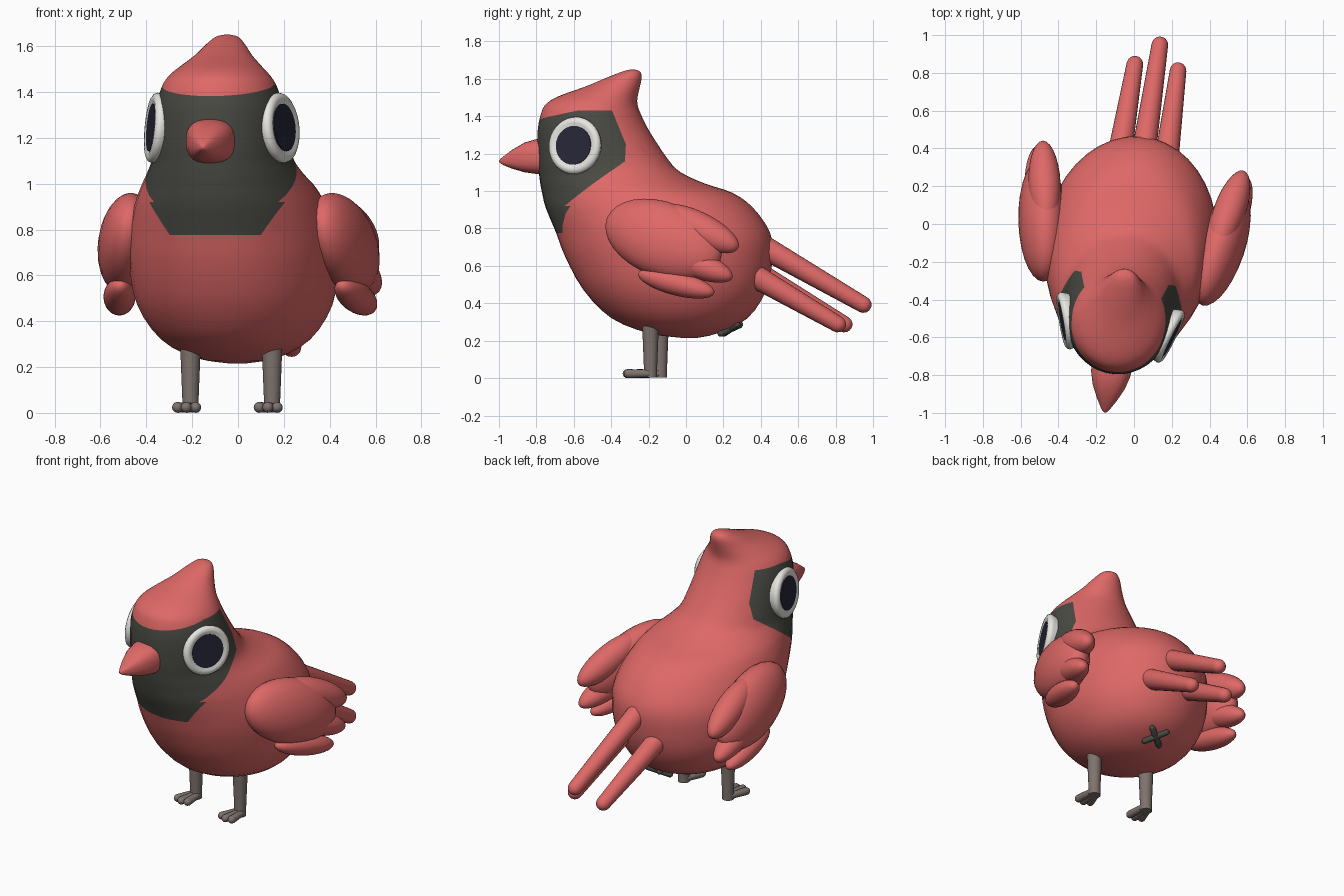
import bpy, bmesh, math
from mathutils import Matrix, Vector

if "Cube" in bpy.data.objects:
    bpy.data.objects.remove(bpy.data.objects["Cube"])

YAW = Matrix.Translation((-0.005, 0, 0)) @ Matrix.Rotation(math.radians(-8.5), 4, 'Z')


def material(name, rgb):
    m = bpy.data.materials.new(name)
    m.diffuse_color = (*rgb, 1)
    m.use_nodes = True
    m.node_tree.nodes["Principled BSDF"].inputs["Base Color"].default_value = m.diffuse_color
    return m


RED = material("red feathers", (0.73, 0.14, 0.135))
DARK = material("dark mask", (0.066, 0.068, 0.056))
LEG = material("grey brown legs", (0.21, 0.17, 0.155))
WHITE = material("eye white", (0.80, 0.79, 0.75))
NAVY = material("pupil navy", (0.02, 0.02, 0.038))


def finish(name, bm, *mats, mirror=False):
    """Turn the part with the whole bird and make it an object."""
    if mirror:
        bm.transform(Matrix.Scale(-1, 4, (1, 0, 0)))
    bm.transform(YAW)
    bmesh.ops.recalc_face_normals(bm, faces=bm.faces[:])
    me = bpy.data.meshes.new(name)
    bm.to_mesh(me)
    bm.free()
    for m in mats:
        me.materials.append(m)
    ob = bpy.data.objects.new(name, me)
    bpy.context.collection.objects.link(ob)
    return ob


def ring(c, u, v, ru, rv, n, e=2.0):
    pts = []
    for i in range(n):
        a = 2 * math.pi * (i + 0.5) / n
        ca, sa = math.cos(a), math.sin(a)
        pts.append(Vector(c) + Vector(u) * math.copysign(abs(ca) ** (2 / e), ca) * ru
                   + Vector(v) * math.copysign(abs(sa) ** (2 / e), sa) * rv)
    return pts


def loft(bm, rings):
    rows = [[bm.verts.new(p) for p in r] for r in rings]
    n = len(rows[0])
    for a, b in zip(rows, rows[1:]):
        for i in range(n):
            j = (i + 1) % n
            bm.faces.new((a[i], a[j], b[j], b[i]))
    bm.faces.new(rows[0])
    bm.faces.new(rows[-1])


def limb(bm, base, direction, profile, n=20):
    """Round part along a direction; profile holds (distance, radius)."""
    d = Vector(direction).normalized()
    u = d.orthogonal().normalized()
    v = d.cross(u)
    loft(bm, [ring(Vector(base) + d * t, u, v, r, r, n) for t, r in profile])


def rounded(length, r0, r1):
    """Tapered rod profile with a round tip."""
    tip = [(length - r1 * (1 - math.sin(a)), max(r1 * math.cos(a), 0.002))
           for a in [math.radians(x) for x in (0, 25, 50, 70, 90)]]
    return [(0, r0)] + tip


def ellipsoid(bm, m, loc, radii, tilt):
    mat = (m @ Matrix.Translation(loc) @ Matrix.Rotation(math.radians(tilt), 4, 'X')
           @ Matrix.Diagonal((*radii, 1)))
    bmesh.ops.create_uvsphere(bm, u_segments=28, v_segments=16, radius=1, matrix=mat)


# Body, head and crest: level sections (z, front y, back y, half width)
SECTIONS = [
    (0.215, -0.02, 0.06, 0.03), (0.24, -0.20, 0.17, 0.18), (0.32, -0.40, 0.33, 0.325),
    (0.47, -0.55, 0.43, 0.425), (0.65, -0.65, 0.465, 0.455), (0.78, -0.70, 0.45, 0.45),
    (0.91, -0.755, 0.36, 0.413), (0.99, -0.775, 0.25, 0.375), (1.04, -0.785, 0.10, 0.342),
    (1.10, -0.793, -0.03, 0.31), (1.17, -0.80, -0.10, 0.298), (1.32, -0.80, -0.20, 0.28),
    (1.42, -0.78, -0.25, 0.253), (1.47, -0.75, -0.265, 0.222), (1.51, -0.68, -0.262, 0.18),
    (1.56, -0.54, -0.25, 0.125), (1.61, -0.42, -0.24, 0.083), (1.64, -0.34, -0.25, 0.05),
    (1.65, -0.30, -0.28, 0.012)]


def smooth(secs, steps=3):
    out = []
    for i in range(len(secs) - 1):
        p = [secs[max(i - 1, 0)], secs[i], secs[i + 1], secs[min(i + 2, len(secs) - 1)]]
        for k in range(steps):
            t = k / steps
            out.append([0.5 * (2 * b + (c - a) * t + (2 * a - 5 * b + 4 * c - d) * t * t
                               + (3 * b - a - 3 * c + d) * t ** 3) for a, b, c, d in zip(*p)])
    return out + [secs[-1]]


bm = bmesh.new()
loft(bm, [ring((0, (f + b) / 2, z), (1, 0, 0), (0, 1, 0), w, (b - f) / 2, 40)
          for z, f, b, w in smooth(SECTIONS)])

# Face mask: cut its outline into the head, then colour the faces inside
CUTS = {  # point, inward normal, height range of the cut
    "bottom": ((0, 0, 0.775), (0, 0, 1), 0.70, 0.85),
    "chin": ((0, 0, 0.92), (0, 0, -1), 0.85, 1.0),
    "chin_r": ((0.2, 0, 0.775), (-0.145, 0, 0.1), 0.70, 0.96),
    "chin_l": ((-0.2, 0, 0.775), (0.145, 0, 0.1), 0.70, 0.96),
    "cheek": ((0, -0.288, 1.16), (0, -0.24, 0.328), 0.88, 1.2),
    "back": ((0, -0.29, 1.2), (0, -1, 0), 1.1, 1.3),
    "corner": ((0, -0.29, 1.25), (0, -0.16, -0.07), 1.2, 1.46),
    "brow": ((0, -0.55, 1.43), (0, 0.05, -0.25), 1.33, 1.47),
    "top": ((0, 0, 1.43), (0, 0, -1), 1.33, 1.47)}
for co, no, lo, hi in CUTS.values():
    faces = [f for f in bm.faces
             if lo < f.calc_center_median().z < hi and f.calc_center_median().y < -0.15]
    geom = faces + list({e for f in faces for e in f.edges}) + list({v for f in faces for v in f.verts})
    bmesh.ops.bisect_plane(bm, geom=geom, dist=1e-4, plane_co=co, plane_no=Vector(no).normalized())
for f in bm.faces:
    c = f.calc_center_median()
    ok = {k: (c - Vector(p)).dot(Vector(n)) > 0 for k, (p, n, _, _) in CUTS.items()}
    if all(ok[k] for k in ("bottom", "back", "corner", "brow", "top")) and (
            ok["cheek"] or (ok["chin"] and ok["chin_r"] and ok["chin_l"] and c.y < -0.4)):
        f.material_index = 1
finish("body", bm, RED, DARK)

# Beak
bm = bmesh.new()
BEAK = [(-0.74, 1.185, 0.108, 0.096), (-0.80, 1.185, 0.106, 0.095), (-0.87, 1.18, 0.087, 0.08),
        (-0.94, 1.17, 0.053, 0.05), (-0.985, 1.162, 0.026, 0.024), (-1.003, 1.16, 0.013, 0.012),
        (-1.01, 1.16, 0.003, 0.003)]
loft(bm, [ring((0, y, z), (1, 0, 0), (0, 0, 1), rx, rz, 24, 2.6) for y, z, rx, rz in BEAK])
finish("beak", bm, RED)

# Wing: main lobe and three feather tips (y, z, half length, half height, thickness, tilt)
LOBES = [(-0.05, 0.0, 0.34, 0.20, 0.125, -20), (0.14, 0.06, 0.25, 0.09, 0.085, -25),
         (0.12, -0.125, 0.235, 0.075, 0.08, -20), (0.03, -0.235, 0.22, 0.065, 0.07, -14)]
WING = (Matrix.Translation((0.485, 0, 0.74)) @ Matrix.Rotation(math.radians(-7.4), 4, 'Z')
        @ Matrix.Rotation(math.radians(-8), 4, 'Y'))

for side, flip in (("right", False), ("left", True)):
    bm = bmesh.new()
    for y, z, l, h, t, tilt in LOBES:
        ellipsoid(bm, WING, (0, y, z), (t, l, h), tilt)
    finish(side + "_wing", bm, RED, mirror=flip)

    # Eye: rounded white rim with a thin pupil plate
    eye, out = (0.274, -0.558, 1.243), (0.95, -0.31, 0.09)
    bm = bmesh.new()
    limb(bm, eye, out, [(-0.06, 0.13), (-0.01, 0.15), (0.005, 0.154), (0.018, 0.149),
                        (0.027, 0.135), (0.027, 0.12), (0.018, 0.1)], 36)
    finish(side + "_eye", bm, WHITE, mirror=flip)
    bm = bmesh.new()
    limb(bm, eye, out, [(0.016, 0.104), (0.024, 0.104)], 36)
    finish(side + "_pupil", bm, NAVY, mirror=flip)

    # Leg with three toes
    bm = bmesh.new()
    limb(bm, (0.18, -0.165, 0.36), (0, 0, -1), [(0, 0.05), (0.1, 0.044), (0.3, 0.036), (0.358, 0.036)])
    for x in (-0.045, 0, 0.045):
        limb(bm, (0.18 + x * 0.4, -0.165, 0.024), (x * 0.6, -0.14, 0),
             rounded(0.14 if x else 0.15, 0.02, 0.024), 14)
    finish(side + "_leg", bm, LEG, mirror=flip)

    # Lower tail feather
    bm = bmesh.new()
    limb(bm, (0.125, 0.33, 0.58), (-0.01, 0.54, -0.31), rounded(0.63, 0.066, 0.044))
    finish(side + "_tail_feather", bm, RED, mirror=flip)

# Upper tail feather
bm = bmesh.new()
limb(bm, (0, 0.35, 0.74), (0, 0.64, -0.365), rounded(0.745, 0.066, 0.044))
finish("upper_tail_feather", bm, RED)

# Small cross under the tail
bm = bmesh.new()
for s in (1, -1):
    d = Vector((s, 0.88, 0.47)).normalized()
    limb(bm, Vector((0, 0.24, 0.262)) - d * 0.088, d,
         [(0, 0.004), (0.006, 0.014), (0.018, 0.018), (0.158, 0.018), (0.17, 0.014), (0.176, 0.004)], 12)
finish("cross_mark", bm, DARK)

# Smooth shading that keeps hard rims
for ob in bpy.data.objects:
    ob.select_set(True)
    bpy.context.view_layer.objects.active = ob
bpy.ops.object.shade_smooth_by_angle(angle=math.radians(50))
